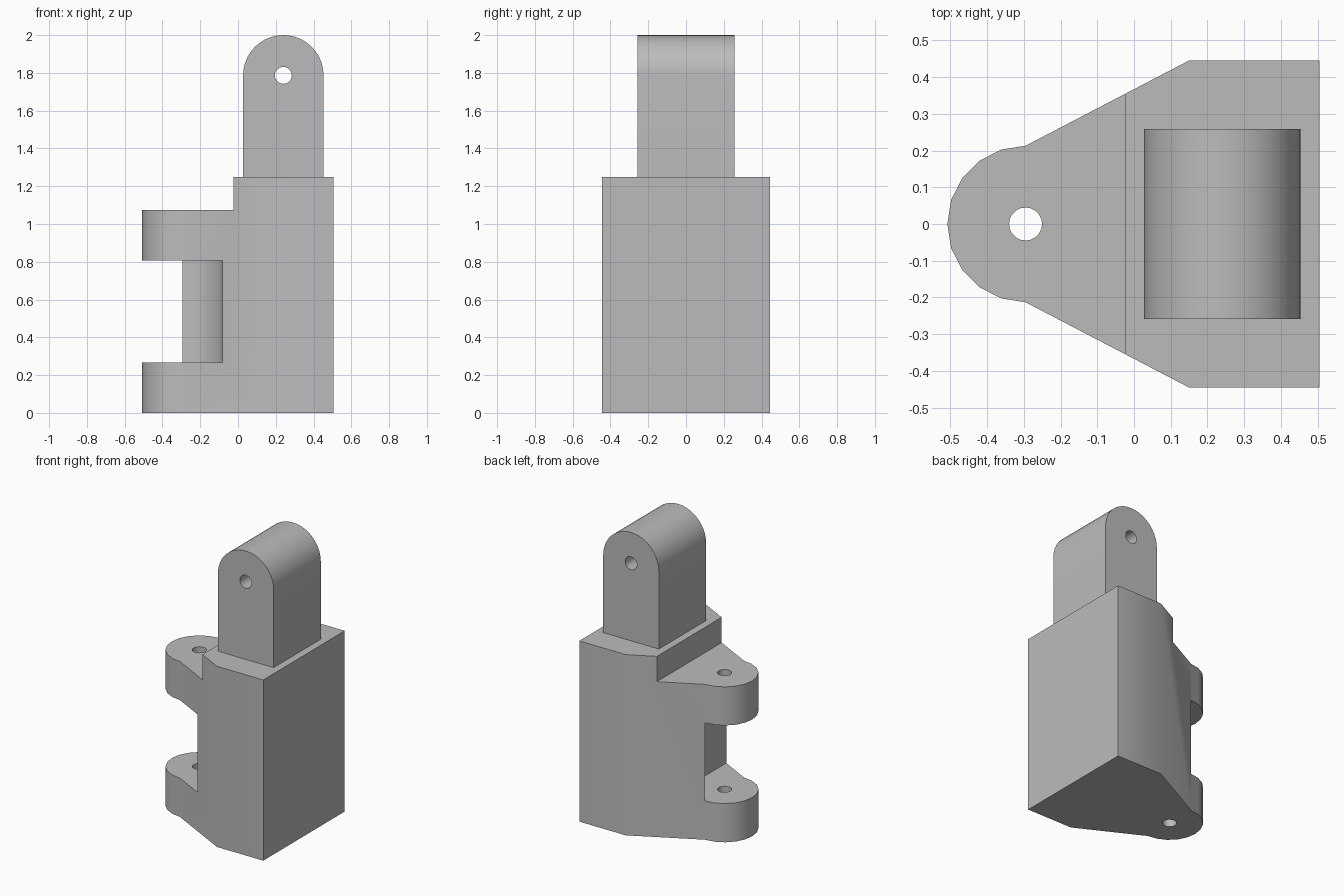
import bpy, bmesh
from math import sin, cos, pi, radians

if "Cube" in bpy.data.objects:
    bpy.data.objects.remove(bpy.data.objects["Cube"])

PIN_X = -0.295      # axis of the hinge pin
TANG_X = 0.24       # axis of the tang hole
TANG_Z = 1.787
R = 0.213           # rounded end radius
HOLE = 0.045

grey = bpy.data.materials.new("plain grey")
grey.use_nodes = True
grey.diffuse_color = (0.5, 0.5, 0.5, 1)
grey.node_tree.nodes["Principled BSDF"].inputs["Base Color"].default_value = (0.5, 0.5, 0.5, 1)


def arc(cx, cy, r, start, end, steps):
    """Points along an arc, angles in degrees."""
    angles = [radians(start + (end - start) * i / steps) for i in range(steps + 1)]
    return [(cx + r * cos(a), cy + r * sin(a)) for a in angles]


def prism(name, profile, low, high, upright=False):
    """Extrude a profile along z, or along y when upright."""
    bm = bmesh.new()
    place = (lambda u, v: (u, low, v)) if upright else (lambda u, v: (u, v, low))
    face = bm.faces.new([bm.verts.new(place(u, v)) for u, v in profile])
    new = bmesh.ops.extrude_face_region(bm, geom=[face])["geom"]
    depth = high - low
    bmesh.ops.translate(bm, verts=[g for g in new if isinstance(g, bmesh.types.BMVert)],
                        vec=(0, depth, 0) if upright else (0, 0, depth))
    bmesh.ops.recalc_face_normals(bm, faces=bm.faces)
    mesh = bpy.data.meshes.new(name)
    bm.to_mesh(mesh)
    bm.free()
    mesh.materials.append(grey)
    ob = bpy.data.objects.new(name, mesh)
    bpy.context.collection.objects.link(ob)
    return ob


def activate(ob):
    bpy.ops.object.select_all(action="DESELECT")
    ob.select_set(True)
    bpy.context.view_layer.objects.active = ob


def cut(ob, cutter):
    cutter.hide_render = True
    activate(ob)
    mod = ob.modifiers.new("cut", "BOOLEAN")
    mod.operation = "DIFFERENCE"
    mod.solver = "EXACT"
    mod.object = cutter
    bpy.ops.object.modifier_apply(modifier=mod.name)
    bpy.data.objects.remove(cutter)


def circle(cx, cy, r, sides):
    return arc(cx, cy, r, 0, 360, sides)[:-1]


# Block tapering to the rounded hinge end
outline = [(0.505, -0.445), (0.505, 0.445), (0.15, 0.445)]
outline += arc(PIN_X, 0, R, 90, 270, 10) + [(0.15, -0.445)]
body = prism("hinge_body", outline, 0, 1.25)

# Step above the upper lug
cut(body, prism("step_cutter", [(-1, -1), (-0.025, -1), (-0.025, 1), (-1, 1)], 1.075, 1.5))

# Slot between the lugs: open on one side, rounded stop wall on the other
slot = arc(PIN_X, 0, R + 0.001, 0, 90, 8)
edge_x, top_y = slot[0][0], slot[-1][1]
slot += [(-1, top_y), (-1, -1), (edge_x, -1)]
cut(body, prism("slot_cutter", slot, 0.268, 0.808))

# Pin hole through both lugs
cut(body, prism("pin_hole_cutter", circle(PIN_X, 0, HOLE, 20), -0.1, 1.2))

# Upright tang with a rounded top and a cross hole
tang_profile = [(TANG_X - R, 1.25), (TANG_X + R, 1.25)] + arc(TANG_X, TANG_Z, R, 0, 180, 20)
tang = prism("upper_tang", tang_profile, -0.258, 0.258, upright=True)
cut(tang, prism("tang_hole_cutter", circle(TANG_X, TANG_Z, HOLE, 20), -0.5, 0.5, upright=True))

for ob in (body, tang):
    activate(ob)
    bpy.ops.object.shade_smooth_by_angle(angle=radians(30))
